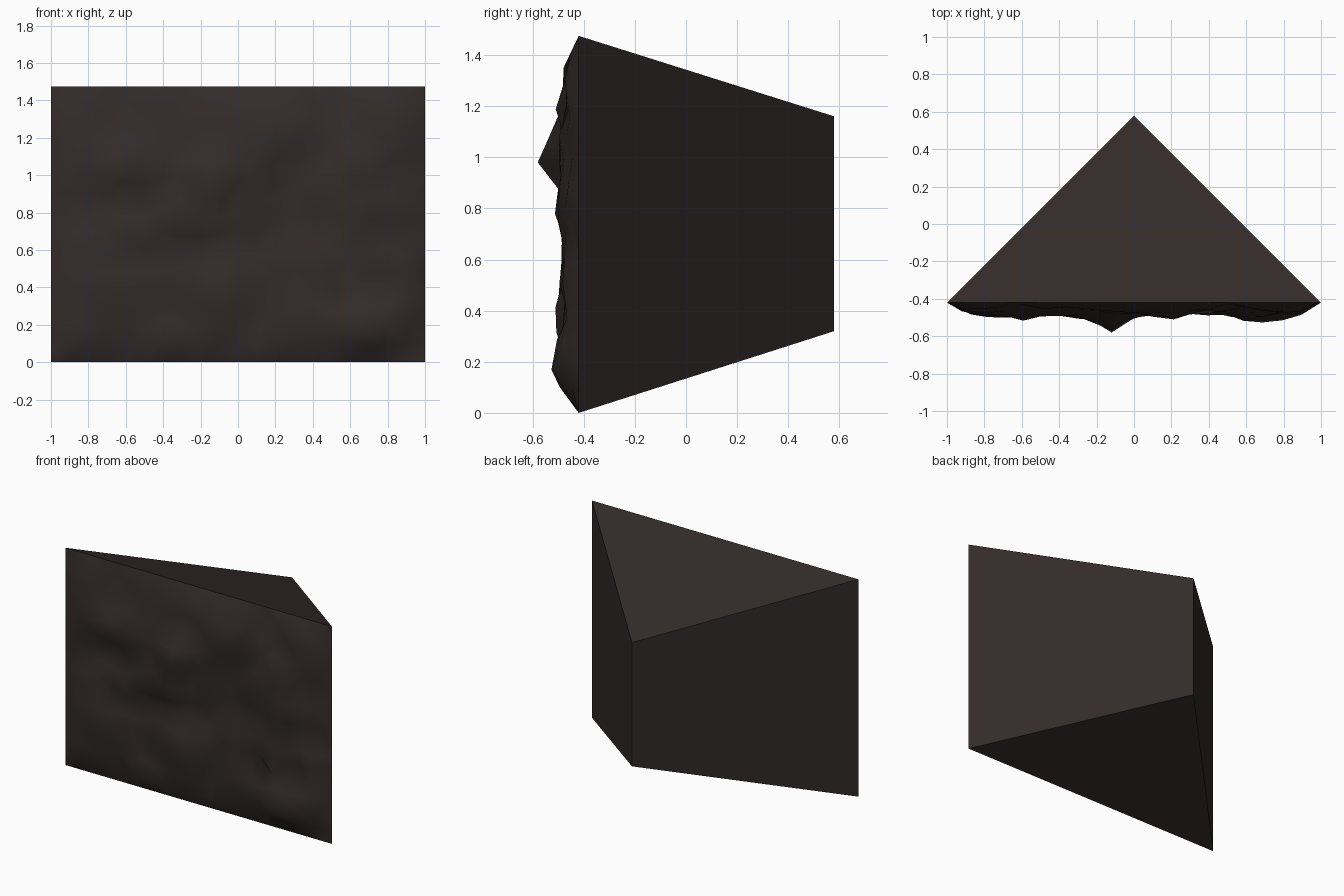
import bpy, bmesh, math, random
from mathutils import Vector, noise

if "Cube" in bpy.data.objects:
    bpy.data.objects.remove(bpy.data.objects["Cube"])

random.seed(7)
W, H, FRONT, BACK = 1.0, 1.475, -0.42, 0.58
NX, NZ = 20, 15
PEAK = (9, 10)  # grid point that sticks out furthest

# rock ledges: x, z, height, width, fall-off above, fall-off below
LEDGES = [(-0.12, 1.00, 0.08, 0.14, 0.14, 0.06), (-0.55, 0.99, 0.045, 0.20, 0.18, 0.05),
          (-0.22, 0.82, 0.06, 0.16, 0.08, 0.07), (-0.42, 0.70, 0.04, 0.14, 0.10, 0.05),
          (0.62, 0.82, 0.06, 0.16, 0.22, 0.14), (0.50, 0.52, 0.04, 0.25, 0.10, 0.06),
          (0.66, 0.22, 0.075, 0.18, 0.10, 0.12), (0.30, 0.33, 0.03, 0.15, 0.08, 0.04),
          (-0.70, 0.45, 0.035, 0.22, 0.14, 0.12), (-0.15, 0.38, 0.035, 0.28, 0.14, 0.12),
          (0.20, 1.18, 0.04, 0.20, 0.10, 0.10), (0.25, 0.80, -0.03, 0.14, 0.15, 0.15),
          (-0.45, 0.60, -0.03, 0.20, 0.06, 0.06), (-0.65, 1.28, -0.025, 0.12, 0.12, 0.12),
          (0.48, 0.42, -0.04, 0.20, 0.06, 0.06)]


def depth(x, z):
    """How far the rock stands out of the flat plane at y = FRONT."""
    d = 0.042 + 0.035 * noise.noise(Vector((x * 5, 3.7, z * 5)))
    d += random.uniform(-0.008, 0.008)
    for lx, lz, h, sx, up, down in LEDGES:
        sz = up if z > lz else down
        d += h * math.exp(-((x - lx) / sx) ** 2 - ((z - lz) / sz) ** 2)
    edge = min(W - abs(x), z, H - z)
    return min(0.14, max(0.005, d)) * min(1, edge / 0.1)


bm = bmesh.new()

# rough front: a jittered grid with straight borders
grid = []
for j in range(NZ + 1):
    row = []
    for i in range(NX + 1):
        x, z, y = -W + 2 * W * i / NX, H * j / NZ, FRONT
        if (i, j) == PEAK:
            x, y, z = -0.12, -BACK, 0.98
        elif 0 < i < NX and 0 < j < NZ:
            x += random.uniform(-0.028, 0.028)
            z += random.uniform(-0.028, 0.028)
            y -= depth(x, z)
        row.append(bm.verts.new((x, y, z)))
    grid.append(row)
for j in range(NZ):
    for i in range(NX):
        f = bm.faces.new((grid[j][i], grid[j][i + 1],
                          grid[j + 1][i + 1], grid[j + 1][i]))
        f.smooth = True

# flat wedge behind it, tapering to a short upright back edge
low = bm.verts.new((0, BACK, 0.32))
high = bm.verts.new((0, BACK, 1.16))
bm.faces.new(grid[0][::-1] + [low])
bm.faces.new(grid[NZ] + [high])
bm.faces.new([r[0] for r in grid] + [high, low])
bm.faces.new([r[NX] for r in grid][::-1] + [low, high])
bmesh.ops.recalc_face_normals(bm, faces=bm.faces)
bmesh.ops.triangulate(bm, faces=[f for f in bm.faces if f.smooth])

mesh = bpy.data.meshes.new("rock_wedge")
bm.to_mesh(mesh)
bm.free()
rock = bpy.data.objects.new("rock_wedge", mesh)
bpy.context.collection.objects.link(rock)

stone = bpy.data.materials.new("dark brown stone")
stone.diffuse_color = (0.033, 0.024, 0.023, 1)
stone.use_nodes = True
stone.node_tree.nodes["Principled BSDF"].inputs["Base Color"].default_value = stone.diffuse_color
mesh.materials.append(stone)
